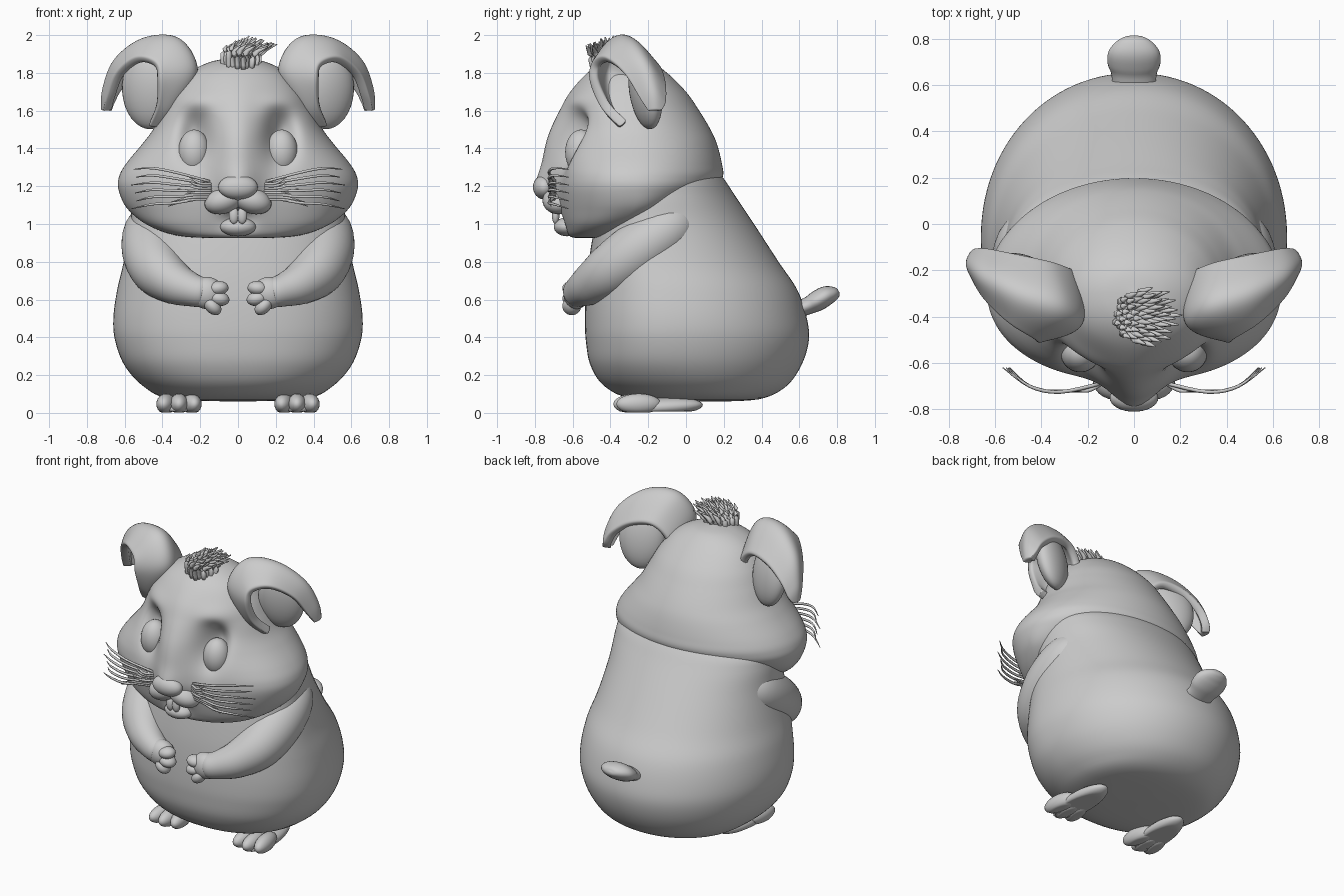
import bpy, bmesh, math, random
from mathutils import Vector, Euler

if "Cube" in bpy.data.objects:
    bpy.data.objects.remove(bpy.data.objects["Cube"])

random.seed(4)


def spline(keys, n):
    """Catmull-Rom samples through tuples of any length."""
    out, last = [], len(keys) - 1
    for i in range(n + 1):
        t = i / n * last
        k = min(int(t), last - 1)
        f = t - k
        p = [keys[max(0, min(last, k + j))] for j in (-1, 0, 1, 2)]
        out.append([0.5 * (2 * b + (c - a) * f + (2 * a - 5 * b + 4 * c - d) * f * f
                    + (3 * b - a - 3 * c + d) * f ** 3) for a, b, c, d in zip(*p)])
    return out


def make(name, rings, closed=True, caps=True):
    """Skin a list of point rings."""
    bm = bmesh.new()
    vs = [[bm.verts.new(p) for p in r] for r in rings]
    n = len(rings[0])
    for a, b in zip(vs, vs[1:]):
        for i in range(n if closed else n - 1):
            j = (i + 1) % n
            bm.faces.new((a[i], a[j], b[j], b[i]))
    if caps:
        bm.faces.new(vs[0][::-1])
        bm.faces.new(vs[-1])
    bmesh.ops.recalc_face_normals(bm, faces=bm.faces)
    me = bpy.data.meshes.new(name)
    bm.to_mesh(me)
    bm.free()
    for p in me.polygons:
        p.use_smooth = True
    ob = bpy.data.objects.new(name, me)
    bpy.context.collection.objects.link(ob)
    return ob


def loft(name, keys, n_front, n_back, rows, shape=None, seg=112):
    """Horizontal rings from (z, front y, back y, centre y, half width)."""
    rings = []
    for z, yf, yb, yc, w in spline(keys, rows):
        ring = []
        for i in range(seg):
            a = 2 * math.pi * i / seg
            c, s = math.cos(a), math.sin(a)
            n_exp = n_back if s > 0 else n_front
            x = math.copysign(abs(c) ** (2 / n_exp), c) * w
            y = math.copysign(abs(s) ** (2 / n_exp), s)
            y = yc + y * ((yb - yc) if s > 0 else (yc - yf))
            if shape and s < 0:
                y += shape(x, z) * min(1, -s * 3)
            ring.append((x, y, z))
        rings.append(ring)
    return make(name, rings)


def tube(name, keys, rows=16, seg=16, wide=1.0):
    """Round tube through (x, y, z, radius) with optional x flattening."""
    pts = spline(keys, rows)
    rings = []
    for i, p in enumerate(pts):
        d = (Vector(pts[min(i + 1, rows)][:3]) - Vector(pts[max(i - 1, 0)][:3])).normalized()
        u = d.cross(Vector((0, 0, 1)) if abs(d.z) < 0.95 else Vector((1, 0, 0))).normalized()
        v = u.cross(d)
        r = max(p[3], 0.001)
        rings.append([Vector(p[:3]) + u * (r * wide * math.cos(2 * math.pi * k / seg))
                      + v * (r * math.sin(2 * math.pi * k / seg)) for k in range(seg)])
    return make(name, rings)


def ball(name, loc, rad, rot=(0, 0, 0), seg=32, floor=None):
    e = Euler(rot)
    rings = []
    for i in range(seg // 2 + 1):
        t = math.pi * min(max(i / (seg // 2), 0.004), 0.996)
        ring = []
        for k in range(seg):
            a = 2 * math.pi * k / seg
            p = Vector((rad[0] * math.sin(t) * math.cos(a), rad[1] * math.sin(t) * math.sin(a),
                        rad[2] * math.cos(t)))
            p.rotate(e)
            p += Vector(loc)
            if floor is not None:
                p.z = max(p.z, floor)
            ring.append(p)
        rings.append(ring)
    return make(name, rings)


def mirror(ob):
    ob.modifiers.new("mirror", "MIRROR").use_axis = (True, False, False)
    return ob


def gauss(d, s):
    return math.exp(-(d / s) ** 2)


# Pear-shaped body
loft("body", [(.06, .05, .2, .12, .03), (.075, -.28, .40, .08, .36), (.14, -.43, .53, .02, .5),
              (.25, -.505, .61, -.03, .6), (.38, -.53, .65, -.05, .65), (.5, -.535, .64, -.06, .66),
              (.65, -.53, .59, -.08, .64), (.8, -.515, .49, -.12, .605), (1.0, -.48, .36, -.14, .57),
              (1.15, -.43, .26, -.15, .56), (1.24, -.38, .2, -.17, .54), (1.34, -.3, .12, -.18, .42)],
     2.3, 2.05, 60)


# Head with nose bridge, eye sockets and brow
def face(x, z):
    dx = abs(x)
    bridge = -.085 * gauss(dx, .125) * gauss(z - 1.38, .3) - .05 * gauss(dx, .1) * gauss(z - 1.2, .09)
    socket = .12 * gauss(dx - .225, .075) * gauss(z - 1.46, .13)
    brow = -.03 * gauss(dx - .22, .1) * gauss(z - 1.64, .06)
    mouth = .06 * gauss(dx, .08) * gauss(z - 1.03, .06)
    return bridge + socket + brow + mouth


loft("head", [(.925, -.55, -.45, -.5, .05), (.935, -.61, -.25, -.45, .3), (.99, -.64, -.12, -.38, .47),
              (1.08, -.665, .0, -.28, .585), (1.18, -.68, .15, -.27, .632), (1.25, -.68, .195, -.27, .63),
              (1.32, -.675, .19, -.26, .592), (1.42, -.66, .165, -.25, .51), (1.5, -.645, .13, -.26, .45),
              (1.6, -.62, .07, -.28, .4), (1.7, -.585, 0, -.29, .345), (1.8, -.51, -.1, -.3, .26),
              (1.86, -.42, -.19, -.3, .14), (1.88, -.31, -.29, -.3, .01)], 2.2, 2.0, 110, face, 160)

# Facial features
mirror(ball("eye", (.232, -.555, 1.38), (.085, .085, .12), (0, 0, .3)))
ball("nose", (0, -.75, 1.195), (.105, .06, .065))
mirror(ball("muzzle", (.075, -.675, 1.125), (.105, .085, .07), (0, .3, 0)))
mirror(ball("tooth", (.022, -.69, 1.045), (.026, .02, .045)))
ball("lower_lip", (0, -.63, .985), (.095, .07, .05))

# Folded ears: each key holds front rim, crest and back edge points
ear_keys = [(.47, -.33, 1.53, .40, -.32, 1.52, .37, -.20, 1.54),
            (.43, -.43, 1.63, .34, -.39, 1.62, .34, -.18, 1.62),
            (.425, -.49, 1.76, .24, -.42, 1.81, .28, -.20, 1.72),
            (.44, -.48, 1.84, .32, -.36, 1.965, .37, -.17, 1.82),
            (.53, -.42, 1.865, .49, -.30, 1.965, .51, -.14, 1.80),
            (.625, -.32, 1.79, .635, -.23, 1.86, .62, -.12, 1.72),
            (.672, -.24, 1.67, .695, -.18, 1.71, .67, -.12, 1.64),
            (.69, -.19, 1.60, .70, -.165, 1.60, .69, -.14, 1.60)]
rows = [spline([k[0:3], k[3:6], k[6:9]], 14) for k in spline(ear_keys, 42)]
ear = make("ear", rows, closed=False, caps=False)
sol = ear.modifiers.new("thickness", "SOLIDIFY")
sol.thickness, sol.offset = .05, 0
sub = ear.modifiers.new("smooth", "SUBSURF")
sub.levels = sub.render_levels = 1
mirror(ear)
mirror(ball("ear_bowl", (.475, -.215, 1.705), (.145, .075, .205), (.15, 0, .35)))

# Arms, paws and fingers
mirror(tube("arm", [(.38, .04, 1.05, .04), (.45, -.06, .99, .13), (.462, -.22, .88, .155), (.425, -.38, .765, .145),
                    (.34, -.49, .69, .115), (.24, -.555, .65, .088), (.17, -.58, .635, .07),
                    (.15, -.585, .63, .002)], 32, 28))
mirror(ball("paw", (.165, -.58, .635), (.09, .07, .085)))
for i, (x, z, ang) in enumerate([(.105, .66, .1), (.10, .605, -.2), (.135, .565, -.8)]):
    mirror(ball("finger_%d" % (i + 1), (x, -.605, z), (.055, .05, .038), (0, ang, 0), 24))

# Feet with three toes
mirror(ball("foot", (.31, -.13, .03), (.09, .22, .05), (.06, 0, .05), floor=.008))
for i, x in enumerate((.245, .312, .38)):
    mirror(ball("toe_%d" % (i + 1), (x, -.25 - .015 * (i == 1), .047), (.05, .12, .055),
                (0, 0, .15 * (i - 1)), 24, floor=.003))

# Stubby tail
tube("tail", [(0, .54, .53, .045), (0, .64, .565, .046), (0, .69, .59, .054), (0, .74, .618, .053),
              (0, .78, .63, .04), (0, .805, .635, .022), (0, .812, .637, .003)], 24, 24, 2.1)

# Whiskers: long ones fan outwards, short ones stay near the muzzle
for i in range(6):
    f = i / 5
    z0, z1 = 1.225 - .08 * f, 1.29 - .19 * f
    length = random.uniform(.53, .62)
    mirror(tube("whisker_%d" % (i + 1),
                [(.15, -.69, z0, .008), (.32, -.725, z0 + (z1 - z0) * .7, .008),
                 (.45, -.70, z1 + .005, .007), (length, -.62, z1 - .02 * f, .002)], 12, 6))
for i in range(8):
    z0 = 1.13 + .012 * i
    end = random.uniform(.25, .38)
    mirror(tube("short_whisker_%d" % (i + 1),
                [(.14, -.69, z0, .008), ((.14 + end) / 2, -.72, z0 + .05 * (z0 - 1.17), .008),
                 (end, -.715, z0 + .9 * (z0 - 1.17), .002)], 8, 6))

# Hair tuft swept to one side
for i in range(60):
    a, r = 2.4 * i, .095 * math.sqrt((i + .5) / 60)
    x, y = .035 + r * math.cos(a), -.40 + r * math.sin(a)
    h = random.uniform(.08, .12) * (1 - 4 * r) + .025
    dx, dy = .04 + .45 * (x - .035), .4 * (y + .40)
    tube("hair_%d" % (i + 1), [(x - .02, y, 1.82, .014), (x - .02 + dx * .2, y + dy * .4, 1.86 + h * .5, .017),
                               (x + dx, y + dy, 1.86 + h, .003)], 6, 6)
